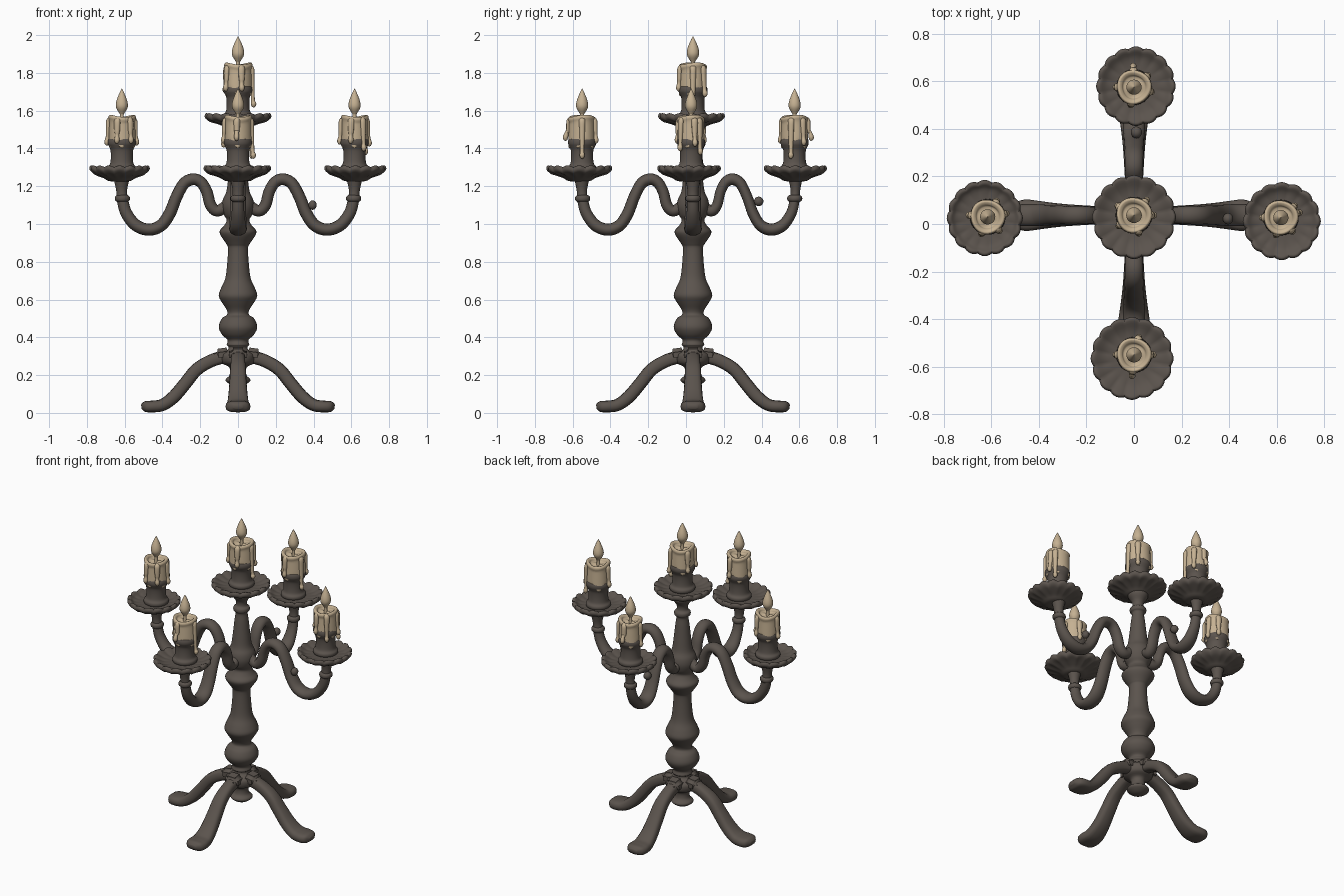
import bpy, bmesh, math
from mathutils import Vector, Matrix

if "Cube" in bpy.data.objects:
    bpy.data.objects.remove(bpy.data.objects["Cube"])

def material(name, col):
    m = bpy.data.materials.new(name)
    m.diffuse_color = (*col, 1)
    m.use_nodes = True
    m.node_tree.nodes["Principled BSDF"].inputs["Base Color"].default_value = m.diffuse_color
    return m

IRON = material("dark iron", (0.105, 0.088, 0.075))
WAX = material("tan wax", (0.56, 0.44, 0.29))
CY = 0.037   # the column sits slightly behind the origin

def smooth_path(pts, n=6):
    """Catmull-Rom through tuples of any size."""
    p = [pts[0]] + list(pts) + [pts[-1]]
    out = []
    for i in range(1, len(p) - 2):
        for k in range(n):
            t = k / n
            out.append(tuple(0.5 * (2*b + (c-a)*t + (2*a-5*b+4*c-d)*t*t + (3*b-a-3*c+d)*t**3)
                             for a, b, c, d in zip(p[i-1], p[i], p[i+1], p[i+2])))
    return out + [tuple(pts[-1])]

def skin(name, rings, mat, matrix=Matrix()):
    """Bridge a list of closed rings and cap both ends."""
    bm = bmesh.new()
    vr = [[bm.verts.new(v) for v in r] for r in rings]
    n = len(vr[0])
    for a, b in zip(vr, vr[1:]):
        for i in range(n):
            bm.faces.new((a[i], a[(i+1) % n], b[(i+1) % n], b[i]))
    bm.faces.new(vr[0][::-1])
    bm.faces.new(vr[-1])
    bmesh.ops.recalc_face_normals(bm, faces=bm.faces)
    bm.transform(matrix)
    return finish(name, bm, mat)

def finish(name, bm, mat):
    me = bpy.data.meshes.new(name)
    bm.to_mesh(me)
    bm.free()
    me.materials.append(mat)
    ob = bpy.data.objects.new(name, me)
    bpy.context.collection.objects.link(ob)
    bpy.ops.object.select_all(action='DESELECT')
    ob.select_set(True)
    bpy.context.view_layer.objects.active = ob
    bpy.ops.object.shade_smooth_by_angle(angle=math.radians(50))
    return ob

def lathe(name, prof, mat, matrix=Matrix(), segs=32, n=4, warp=None):
    rings = []
    for r, z in smooth_path(prof, n):
        ring = []
        for i in range(segs):
            a = 2 * math.pi * i / segs
            rr, zz = warp(max(r, 0.001), z, a) if warp else (max(r, 0.001), z)
            ring.append((rr * math.cos(a), rr * math.sin(a), zz))
        rings.append(ring)
    return skin(name, rings, mat, matrix)

def sweep(name, path, mat, matrix, power=1.0, segs=16):
    """path rows: distance out, height, in-plane half thickness, sideways half width."""
    p = smooth_path(path)
    rings = []
    for i, (r, z, h, w) in enumerate(p):
        a, b = p[max(i-1, 0)], p[min(i+1, len(p)-1)]
        t = Vector((b[0]-a[0], 0, b[1]-a[1])).normalized()
        nrm = Vector((-t.z, 0, t.x))
        ring = []
        for k in range(segs):
            c, s = math.cos(2*math.pi*k/segs), math.sin(2*math.pi*k/segs)
            u = math.copysign(abs(c)**power, c) * h
            v = math.copysign(abs(s)**power, s) * w
            ring.append(Vector((r, v, z)) + nrm * u)
        rings.append(ring)
    return skin(name, rings, mat, matrix)

def ball(name, loc, size, mat):
    bm = bmesh.new()
    bmesh.ops.create_uvsphere(bm, u_segments=14, v_segments=10, radius=1,
        matrix=Matrix.Translation(loc) @ Matrix.Diagonal((*size, 1)))
    return finish(name, bm, mat)

def turn(angle, scale=1.0):
    return (Matrix.Translation((0, CY, 0)) @ Matrix.Rotation(math.radians(angle), 4, 'Z')
            @ Matrix.Diagonal((scale, 1, 1, 1)))

# turned central column with lower finial
lathe("column", [(0, .14), (.03, .145), (.062, .165), (.064, .18), (.045, .2), (.045, .24), (.085, .265),
    (.09, .31), (.055, .335), (.05, .35), (.06, .36), (.055, .385), (.085, .415), (.102, .455), (.085, .5),
    (.058, .52), (.06, .545), (.085, .585), (.102, .62), (.09, .66), (.068, .71), (.058, .78), (.053, .87),
    (.062, .895), (.092, .94), (.096, .965), (.075, .99), (.06, 1.02), (.075, 1.05), (.085, 1.09),
    (.08, 1.13), (.062, 1.17), (.052, 1.24), (.042, 1.33), (.036, 1.38), (.048, 1.395), (.048, 1.415),
    (.034, 1.43), (.036, 1.46), (.06, 1.5), (.05, 1.53), (0, 1.54)], IRON, Matrix.Translation((0, CY, 0)))

# four legs and the clamps at their tops
LEG = [(.02, .30, .03, .034), (.08, .295, .034, .036), (.15, .272, .034, .038), (.22, .228, .034, .042),
       (.28, .155, .034, .046), (.34, .085, .034, .052), (.40, .042, .032, .06), (.455, .034, .031, .066),
       (.492, .034, .028, .055), (.512, .033, .012, .025)]
for side, ang in (("right", 0), ("back", 90), ("left", 180), ("front", 270)):
    sweep(side + "_leg", LEG, IRON, turn(ang), power=.7)
    bm = bmesh.new()
    bmesh.ops.create_cube(bm, size=1, matrix=turn(ang) @ Matrix.Translation((.08, 0, .308))
        @ Matrix.Rotation(math.radians(8), 4, 'Y') @ Matrix.Diagonal((.09, .095, .07, 1)))
    bmesh.ops.bevel(bm, geom=bm.edges[:], offset=.02, segments=3, affect='EDGES')
    finish(side + "_clamp", bm, IRON)

# four S-shaped arms, each with a ring under its dish
ARM = [(.03, 1.14, .028, .03), (.07, 1.09, .03, .032), (.112, 1.07, .03, .034), (.145, 1.10, .03, .036),
       (.165, 1.17, .03, .036), (.195, 1.22, .03, .037), (.237, 1.237, .031, .038), (.285, 1.215, .031, .039),
       (.325, 1.145, .031, .041), (.362, 1.055, .032, .043), (.408, .992, .032, .046), (.472, .97, .032, .046),
       (.54, .993, .032, .042), (.59, 1.055, .031, .034), (.61, 1.12, .03, .031), (.616, 1.18, .029, .029),
       (.616, 1.25, .045, .045)]
for side, ang, sc in (("right", 0, 1), ("back", 90, .88), ("left", 180, 1), ("front", 270, .955)):
    sweep(side + "_arm", ARM, IRON, turn(ang, sc))
    loc = turn(ang, sc) @ Vector((.612, 0, 1.135))
    lathe(side + "_arm_ring", [(.028, -.018), (.038, -.01), (.04, 0), (.038, .01), (.028, .018)], IRON,
          Matrix.Translation(loc), segs=20, n=2)

# small knobs on two of the arms
ball("right_knob", (.395, CY - .015, 1.1), (.022, .024, .025), IRON)
ball("back_knob", (.01, .385, 1.12), (.024, .025, .025), IRON)

def scallop(r, z, a):
    k = min(max((r - .08) / .07, 0), 1)
    wave = abs(math.cos(8 * a))
    return r * (1 + .05 * k * (wave - .5)), z + .009 * k * (wave - .6)

def melt(r, z, a):
    low = max(0, (.09 - z) / .09)
    return (r * (1 + .03 * math.sin(3*a + 1)),
            z + low * .018 * math.sin(5*a) + .006 * math.sin(2*a + 1) * (z > .1))

def candle(side, x, y, z, rad, drips, dx=0, dy=0, k=1.0):
    """Dish, cup, candle, wax drips and flame; z is the underside of the dish."""
    at = Matrix.Translation((x, y, z))
    # scalloped dish
    lathe(side + "_dish", [(0, 0), (.055, .002), (.085, .018), (.125, .034), (rad - .012, .046), (rad, .062),
        (rad - .004, .078), (rad - .016, .08), (.12, .064), (.08, .058), (0, .058)], IRON,
        Matrix.Translation((x + dx, y + dy, z)), segs=96, n=3, warp=scallop)
    up = at @ Matrix.Diagonal((k, k, 1, 1))
    # turned cup
    lathe(side + "_cup", [(.05, .05), (.072, .06), (.074, .078), (.062, .095), (.058, .13), (.06, .165),
        (.068, .185), (.074, .2), (.073, .218), (.062, .228), (0, .23)], IRON, up)
    # melted candle with hollow top
    lathe(side + "_candle", [(.05, -.01), (.066, -.015), (.071, .0), (.07, .05), (.069, .1), (.073, .122),
        (.066, .135), (.052, .128), (.042, .115), (0, .112)], WAX, up @ Matrix.Translation((0, 0, .212)), warp=melt)
    # wick and flame
    lathe(side + "_flame", [(.011, .315), (.01, .352), (.014, .362), (.028, .385), (.032, .405), (.027, .432),
        (.014, .465), (.004, .486), (0, .492)], WAX, up, segs=20)
    # hanging drips: angle, lower end, outward swell
    for i, (ang, low, out) in enumerate(drips):
        d = up @ Matrix.Rotation(math.radians(ang), 4, 'Z')
        sweep(f"{side}_drip_{i}", [(.06, .335, .008, .012), (.071, .32, .012, .017), (.073, .27, .012, .015),
            (.074 + out * .6, low + .045, .010, .011), (.076 + out, low + .02, .014, .014),
            (.076 + out, low + .005, .009, .009), (.076 + out, low, .001, .001)], WAX, d, segs=10)

candle("centre", 0, CY, 1.502, .172, [(0, .115, .004), (50, .17, .004), (150, .19, 0), (215, .2, 0), (285, .2, 0)],
       dy=-.008, k=1.03)
candle("left", -.615, .03, 1.225, .156, [(10, .19, .003), (60, .2, 0), (175, .19, .003), (250, .2, 0), (310, .2, 0)],
       dx=-.012, dy=-.005)
candle("right", .617, .027, 1.225, .16, [(15, .185, .005), (-50, .16, 0), (40, .14, 0), (180, .195, .002), (255, .2, 0)],
       dx=.004, dy=-.015)
candle("front", 0, -.55, 1.225, .17, [(0, .12, .005), (265, .215, .012), (75, .2, 0), (180, .2, 0)],
       dx=-.008, dy=-.015)
candle("back", 0, .575, 1.225, .163, [(-15, .12, 0), (92, .215, .012), (40, .19, 0), (180, .18, 0), (260, .2, 0)],
       dx=.008, dy=.004)
